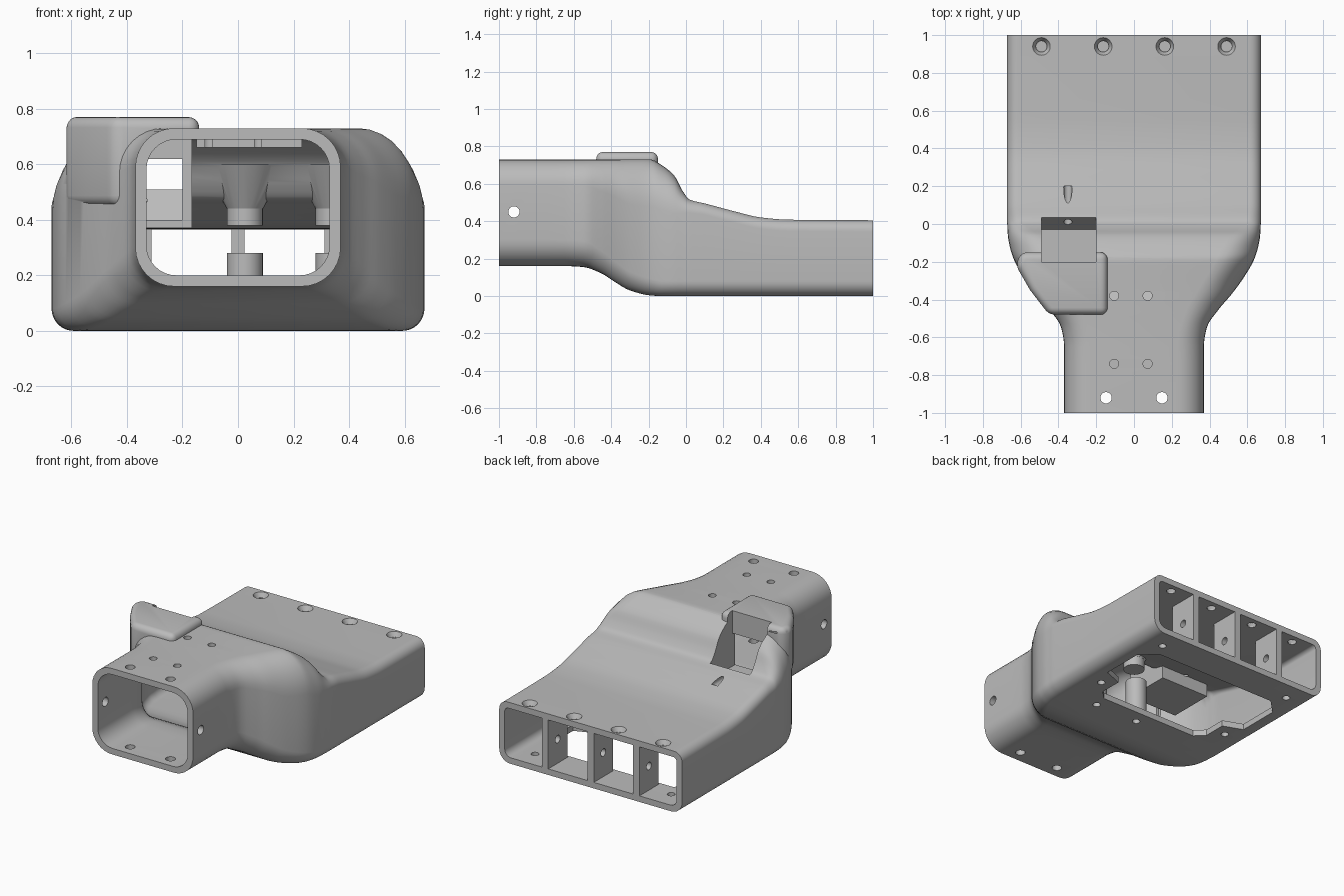
import bpy, bmesh, math
from mathutils import Matrix, Vector

if "Cube" in bpy.data.objects:
    bpy.data.objects.remove(bpy.data.objects["Cube"])

grey = bpy.data.materials.new("plain_grey")
grey.use_nodes = True
colour = (0.5, 0.5, 0.5, 1)
grey.diffuse_color = colour
grey.node_tree.nodes["Principled BSDF"].inputs["Base Color"].default_value = colour

# Stations along the duct: y, half width, bottom, top, top corner (wide, tall), bottom corner
STATIONS = [
    (-1, .37, .16, .73, .14, .14, .14), (-.65, .37, .16, .73, .14, .14, .14),
    (-.55, .385, .155, .73, .14, .14, .14), (-.45, .45, .12, .73, .17, .17, .12),
    (-.38, .51, .075, .73, .19, .2, .11), (-.3, .57, .03, .73, .2, .24, .1),
    (-.19, .635, .003, .73, .2, .25, .09), (-.13, .655, 0, .7, .19, .24, .08),
    (-.06, .668, 0, .64, .16, .2, .08), (-.02, .67, 0, .565, .11, .12, .08),
    (.02, .672, 0, .515, .07, .07, .08), (.1, .672, 0, .495, .06, .06, .08),
    (.25, .672, 0, .455, .06, .06, .08), (.4, .672, 0, .42, .06, .06, .08),
    (.55, .672, 0, .408, .06, .06, .08), (1, .672, 0, .405, .06, .06, .08)]


def slope(i, k):
    """Flat-safe tangent, so the curve never overshoots a station."""
    if i in (0, len(STATIONS) - 1):
        return 0
    a, b, c = STATIONS[i - 1:i + 2]
    left, right = (b[k] - a[k]) / (b[0] - a[0]), (c[k] - b[k]) / (c[0] - b[0])
    return 0 if left * right <= 0 else 2 * left * right / (left + right)


def sample(y, k):
    y = min(max(y, -1), 1)
    i = max(j for j in range(len(STATIONS) - 1) if STATIONS[j][0] <= y)
    p, q = STATIONS[i], STATIONS[i + 1]
    h = q[0] - p[0]
    t = (y - p[0]) / h
    return ((2*t**3 - 3*t*t + 1) * p[k] + (t**3 - 2*t*t + t) * h * slope(i, k)
            + (3*t*t - 2*t**3) * q[k] + (t**3 - t*t) * h * slope(i + 1, k))


def section(y, inset, shift):
    """Rounded cross-section of the duct at y, optionally inset for the cavity."""
    w = sample(y - shift, 1) - inset
    low, high = sample(y - shift, 2) + inset, sample(y + shift, 3) - inset
    rx, rz, rb = (max(sample(y, k) - inset * .8, .02) for k in (4, 5, 6))
    ring = []
    for quarter, (sx, top) in enumerate([(1, 1), (-1, 1), (-1, 0), (1, 0)]):
        a, b = (rx, rz) if top else (rb, rb)
        cx = sx * (w - a)
        cz = high - b if top else low + b
        for s in range(9):
            ang = (quarter + s / 8) * math.pi / 2
            ring.append(Vector((cx + a * math.cos(ang), y, cz + b * math.sin(ang))))
    return ring


def finish(bm, name):
    bmesh.ops.recalc_face_normals(bm, faces=bm.faces)
    mesh = bpy.data.meshes.new(name)
    bm.to_mesh(mesh)
    bm.free()
    obj = bpy.data.objects.new(name, mesh)
    mesh.materials.append(grey)
    bpy.context.collection.objects.link(obj)
    return obj


def loft(name, rings):
    bm = bmesh.new()
    rows = [[bm.verts.new(p) for p in ring] for ring in rings]
    n = len(rows[0])
    for a, b in zip(rows, rows[1:]):
        for i in range(n):
            bm.faces.new((a[i], a[(i + 1) % n], b[(i + 1) % n], b[i]))
    bm.faces.new(rows[0])
    bm.faces.new(rows[-1])
    return finish(bm, name)


def prism(name, points, axis, lo, hi):
    """Extrude an outline along x or z."""
    place = (lambda p, d: Vector((d, *p))) if axis == "x" else (lambda p, d: Vector((*p, d)))
    return loft(name, [[place(p, d) for p in points] for d in (lo, hi)])


def box(name, x, y, z):
    return prism(name, [(x[0], y[0]), (x[1], y[0]), (x[1], y[1]), (x[0], y[1])], "z", *z)


def rod(name, start, end, r, r_end=None):
    a, b = Vector(start), Vector(end)
    bm = bmesh.new()
    turn = (b - a).to_track_quat("Z", "Y").to_matrix().to_4x4()
    bmesh.ops.create_cone(bm, cap_ends=True, segments=24, radius1=r,
                          radius2=r if r_end is None else r_end, depth=(b - a).length,
                          matrix=Matrix.Translation((a + b) / 2) @ turn)
    return finish(bm, name)


def apply(obj, mod):
    bpy.context.view_layer.objects.active = obj
    bpy.ops.object.modifier_apply(modifier=mod.name)


def combine(target, tool, operation="DIFFERENCE"):
    mod = target.modifiers.new("shape", "BOOLEAN")
    mod.operation, mod.solver, mod.object = operation, "EXACT", tool
    apply(target, mod)
    bpy.data.objects.remove(tool)


# Outer skin and inner space
ys = [a[0] + (b[0] - a[0]) * s / 4 for a, b in zip(STATIONS, STATIONS[1:]) for s in range(4)] + [1]
body = loft("duct_body", [section(y, 0, 0) for y in ys])
cavity = loft("cavity", [section(y, .04, .025) for y in [-1.05] + ys[1:-1] + [1.05]])

# Raised housing on one shoulder
bump = prism("shoulder_bump", [(-.14, -.48), (-.14, -.15), (-.6, -.15), (-.625, -.22),
                               (-.55, -.35), (-.45, -.48)], "z", .45, .77)
bevel = bump.modifiers.new("round", "BEVEL")
bevel.width, bevel.segments = .07, 5
apply(bump, bevel)
combine(body, bump, "UNION")

# Solid parts left standing inside: pocket housing, roof pad, dividers, bosses
combine(cavity, box("pocket_housing", (-.525, -.165), (-.23, .08), (.37, .9)))
combine(cavity, box("roof_pad", (-.15, .23), (-.4, -.2), (.66, .9)))
for x in (-.335, 0, .335):
    combine(cavity, box("divider", (x - .023, x + .023), (.8, 1.1), (-.1, .6)))
for x in (.025, .345):
    combine(cavity, rod("lower_boss", (x, .05, -.1), (x, .05, .28), .065))
    combine(cavity, rod("upper_boss", (x, .03, .38), (x, .03, .7), .065))
    combine(cavity, rod("boss_flare", (x, .03, .44), (x, .03, .6), .066, .15))
combine(body, cavity)

# Connector pocket, open to the rear slope and into the duct
combine(body, prism("pocket", [(-.03, .4), (.04, .52), (.04, .9), (-.2, .9), (-.2, .62),
                               (-.35, .62), (-.35, .4)], "x", -.49, -.2))
combine(body, rod("pocket_hole", (-.35, -.05, .47), (-.35, .2, .47), .022))

# Opening in the underside, with tabs around the screws
side = [(.36, .14), (.42, .2), (.42, .35), (.55, .4), (.55, .68), (.45, .78)]
outline = side + [(-x, y) for x, y in reversed(side)]
combine(body, prism("underside_opening", outline, "z", -.1, .07))

# Screw holes
holes = []
for x in (-.49, -.163, .163, .49):
    holes.append(((x, .94, .3), (x, .94, .5), .028, .028))
    holes.append(((x, .94, .375), (x, .94, .42), .03, .055))
for x in (-.148, .148):
    holes.append(((x, -.92, 0), (x, -.92, .9), .03, .03))
for x in (-.105, .072):
    for y in (-.38, -.74):
        holes.append(((x, y, .6), (x, y, .85), .024, .024))
for x in (.025, .345):
    holes.append(((x, .05, -.1), (x, .05, .24), .024, .024))
for x in (-.5, .5):
    for y in (.28, .87):
        holes.append(((x, y, -.1), (x, y, .1), .024, .024))
holes.append(((-.6, -.92, .45), (.6, -.92, .45), .03, .03))
holes.append(((-.45, .9, .2), (.45, .9, .2), .025, .025))
for start, end, r1, r2 in holes:
    combine(body, rod("hole", start, end, r1, r2))

# Smooth curved skin, sharp rims
bpy.ops.object.select_all(action="DESELECT")
body.select_set(True)
bpy.context.view_layer.objects.active = body
bpy.ops.object.shade_smooth_by_angle(angle=math.radians(35))
